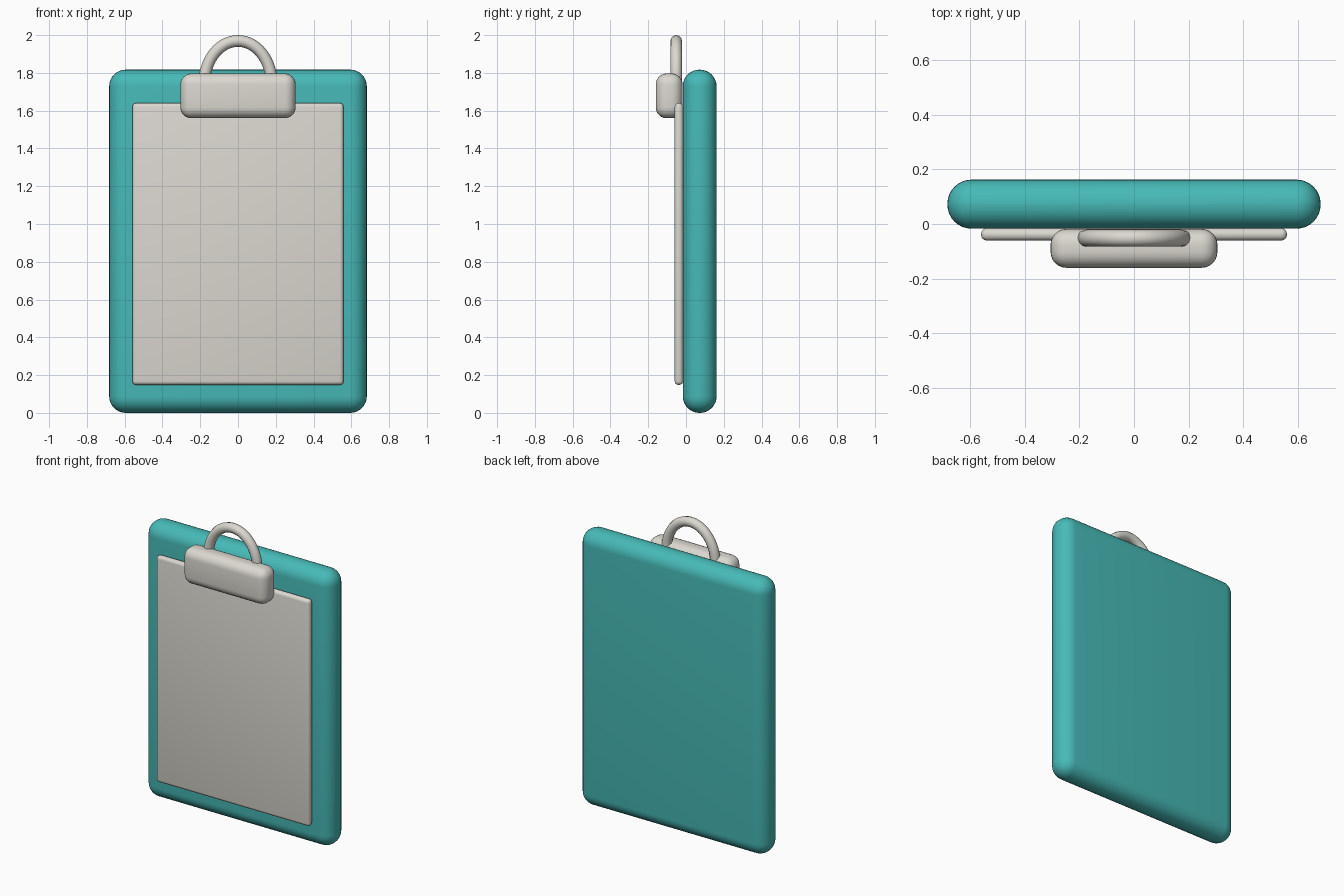
import bpy, bmesh, math
from mathutils import Vector

if "Cube" in bpy.data.objects:
    bpy.data.objects.remove(bpy.data.objects["Cube"])


def material(name, rgb):
    m = bpy.data.materials.new(name)
    m.diffuse_color = (*rgb, 1)
    m.use_nodes = True
    m.node_tree.nodes["Principled BSDF"].inputs["Base Color"].default_value = m.diffuse_color
    return m


teal = material("teal", (0.062, 0.49, 0.475))
warm_grey = material("warm grey", (0.71, 0.69, 0.63))


def finish(obj, mat):
    obj.data.materials.append(mat)
    bpy.ops.object.select_all(action='DESELECT')
    obj.select_set(True)
    bpy.context.view_layer.objects.active = obj
    bpy.ops.object.shade_smooth_by_angle(angle=math.radians(40))


def rounded_box(name, lo, hi, radius, segments, mat):
    lo, hi = Vector(lo), Vector(hi)
    bm = bmesh.new()
    bmesh.ops.create_cube(bm, size=1)
    bmesh.ops.scale(bm, vec=hi - lo, verts=bm.verts)
    bmesh.ops.translate(bm, vec=(lo + hi) / 2, verts=bm.verts)
    bmesh.ops.bevel(bm, geom=bm.edges[:], offset=radius, segments=segments,
                    profile=0.5, affect='EDGES')
    me = bpy.data.meshes.new(name)
    bm.to_mesh(me)
    bm.free()
    obj = bpy.data.objects.new(name, me)
    bpy.context.collection.objects.link(obj)
    finish(obj, mat)
    return obj


# Backing board with fully rounded rim
rounded_box("board", (-0.682, -0.017, 0), (0.682, 0.162, 1.817), 0.088, 8, teal)

# Paper pad lying on the front
rounded_box("paper", (-0.559, -0.06, 0.148), (0.559, -0.016, 1.64), 0.02, 4, warm_grey)

# Clip block clamping the paper
rounded_box("clip", (-0.305, -0.16, 1.56), (0.305, -0.018, 1.797), 0.058, 6, warm_grey)

# Wire loop: arch on two short legs sunk into the clip
cu = bpy.data.curves.new("clip_loop", 'CURVE')
cu.dimensions = '3D'
cu.bevel_depth = 0.031
cu.bevel_resolution = 4
cu.use_fill_caps = True
steps = 28
path = [(-0.178, 1.70)]
for i in range(steps + 1):
    a = math.pi * (1 - i / steps)
    path.append((0.178 * math.cos(a), 1.745 + 0.224 * math.sin(a)))
path.append((0.178, 1.70))
sp = cu.splines.new('POLY')
sp.points.add(len(path) - 1)
for p, (x, z) in zip(sp.points, path):
    p.co = (x, -0.052, z, 1)
curve_obj = bpy.data.objects.new("clip_loop_path", cu)
bpy.context.collection.objects.link(curve_obj)
bpy.context.view_layer.update()
mesh = bpy.data.meshes.new_from_object(
    curve_obj.evaluated_get(bpy.context.evaluated_depsgraph_get()))
bpy.data.objects.remove(curve_obj)
mesh.materials.clear()
loop = bpy.data.objects.new("clip_loop", mesh)
bpy.context.collection.objects.link(loop)
finish(loop, warm_grey)
